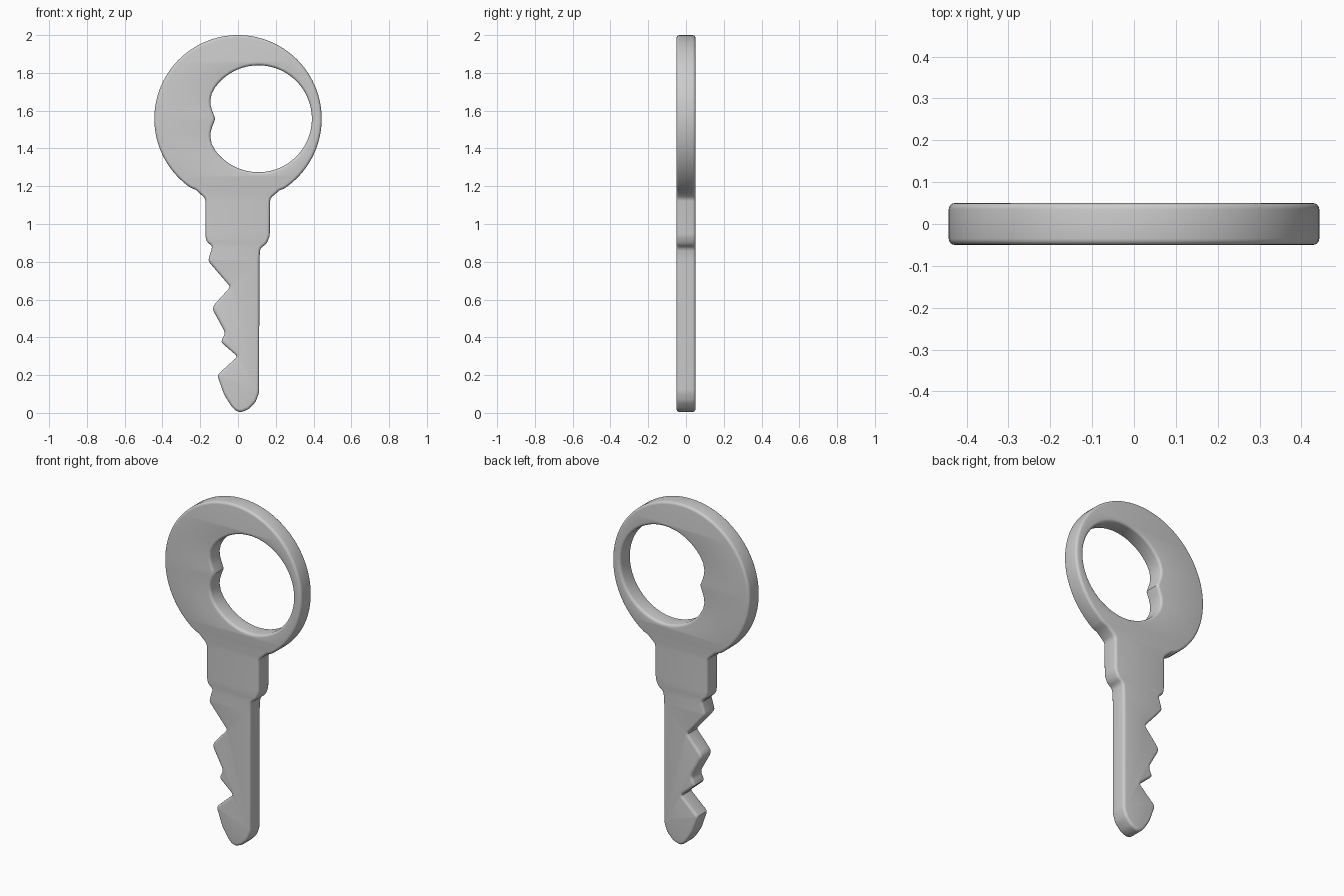
import bpy, bmesh
from math import sin, cos, radians, pi
from mathutils import Vector

if "Cube" in bpy.data.objects:
    bpy.data.objects.remove(bpy.data.objects["Cube"])

BEVEL = 0.015
HALF = 0.05
CZ = 1.557


def arc(cx, cz, r, a0, a1, n):
    return [Vector((cx + r * cos(radians(a0 + (a1 - a0) * i / n)),
                    cz + r * sin(radians(a0 + (a1 - a0) * i / n)))) for i in range(n + 1)]


def soften(pts, d=0.014):
    """Round each inner corner of an open polyline with a small quadratic fillet."""
    out = [pts[0]]
    for a, p, b in zip(pts, pts[1:], pts[2:]):
        s = p + (a - p).normalized() * min(d, (a - p).length * 0.35)
        e = p + (b - p).normalized() * min(d, (b - p).length * 0.35)
        out += [s, (s + 2 * p + e) / 4, e]
    return out + [pts[-1]]


# Blade outline: left shoulder, teeth, tip, straight back, right shoulder
blade = [(-0.222, 1.18), (-0.173, 1.135), (-0.172, 0.93), (-0.163, 0.903), (-0.135, 0.882),
         (-0.158, 0.808), (-0.142, 0.785), (-0.04, 0.667), (-0.128, 0.57), (-0.133, 0.545),
         (-0.073, 0.435), (-0.071, 0.415), (-0.091, 0.375), (-0.002, 0.298), (-0.11, 0.2),
         (-0.073, 0.095), (-0.035, 0.035), (-0.01, 0.01), (0.015, 0.003), (0.055, 0.018),
         (0.095, 0.06), (0.112, 0.11), (0.113, 0.81), (0.118, 0.872), (0.15, 0.893),
         (0.168, 0.935), (0.17, 1.135), (0.222, 1.18)]
outer = arc(0, CZ, 0.443, -57, 235, 100) + soften([Vector(p) for p in blade])

# Off-centre finger hole with a small cusp on its left side
upper = [(-0.139, 1.69), (-0.146, 1.655), (-0.145, 1.63), (-0.137, 1.6), (-0.129, 1.58)]
hole = arc(0.108, CZ, 0.283, -144, 144, 84) + [Vector(p) for p in upper]
hole += [Vector((-0.121, CZ))] + [Vector((x, 2 * CZ - z)) for x, z in reversed(upper)]

# Filled, extruded and bevelled key plate
curve = bpy.data.curves.new("key", "CURVE")
curve.dimensions = "2D"
curve.fill_mode = "BOTH"
curve.extrude = HALF - BEVEL
curve.bevel_depth = BEVEL
curve.bevel_resolution = 3
curve.offset = -BEVEL
for pts in (outer, hole):
    spline = curve.splines.new("POLY")
    spline.points.add(len(pts) - 1)
    for sp, p in zip(spline.points, pts):
        sp.co = (p.x, p.y, 0, 1)
    spline.use_cyclic_u = True

key = bpy.data.objects.new("key", curve)
bpy.context.collection.objects.link(key)
key.rotation_euler = (pi / 2, 0, 0)
bpy.context.view_layer.objects.active = key
key.select_set(True)
bpy.ops.object.convert(target="MESH")
key = bpy.context.object

# Weld faces to rim and smooth the rounded edges
bm = bmesh.new()
bm.from_mesh(key.data)
bmesh.ops.remove_doubles(bm, verts=bm.verts, dist=0.0002)
bmesh.ops.recalc_face_normals(bm, faces=bm.faces)
bm.to_mesh(key.data)
bm.free()
bpy.ops.object.shade_smooth_by_angle(angle=radians(35))
